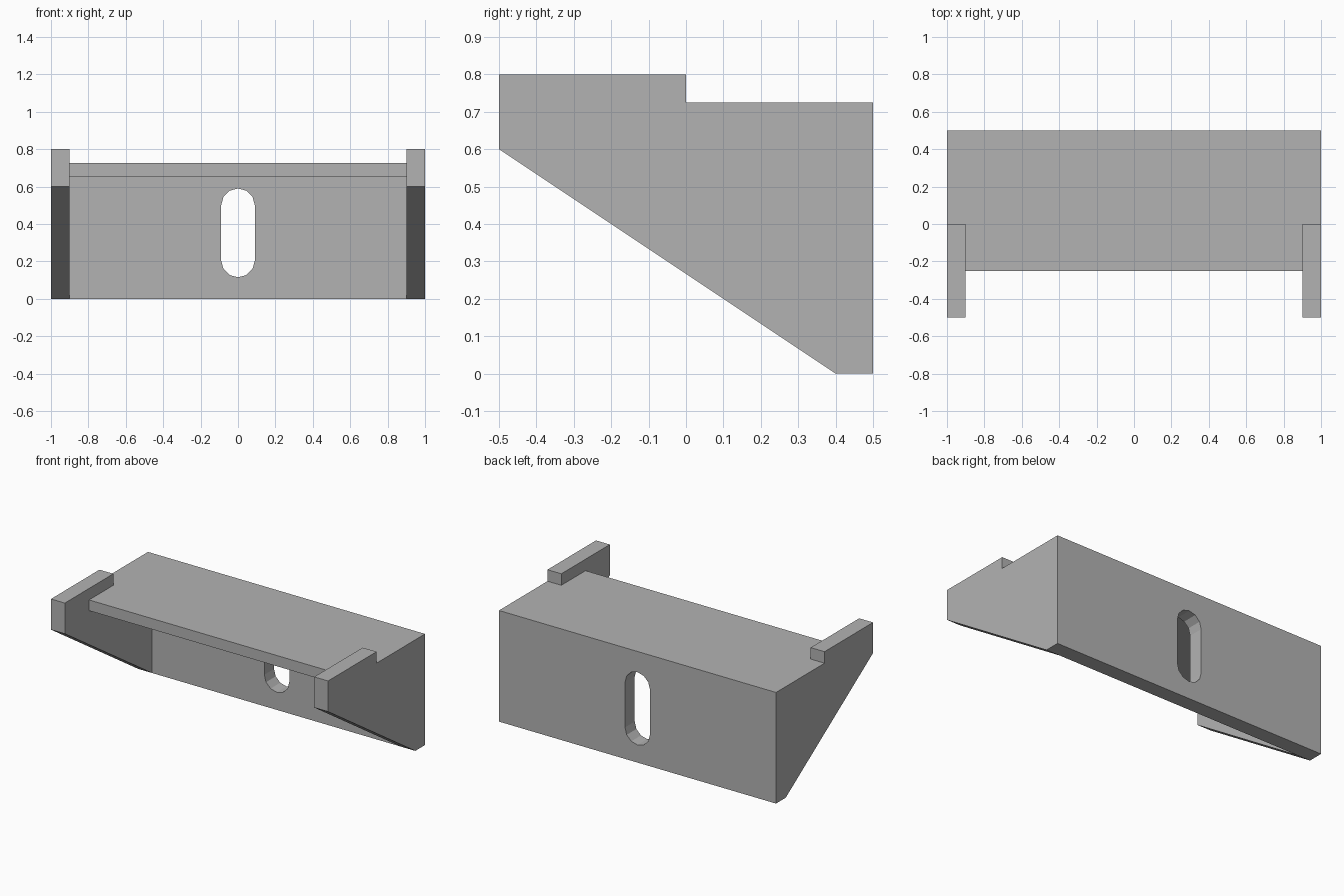
import bpy
import bmesh
import math
from mathutils import Vector

if "Cube" in bpy.data.objects:
    bpy.data.objects.remove(bpy.data.objects["Cube"], do_unlink=True)

grey = bpy.data.materials.new("plain grey")
grey.use_nodes = True
colour = (0.45, 0.45, 0.45, 1)
grey.diffuse_color = colour
grey.node_tree.nodes["Principled BSDF"].inputs["Base Color"].default_value = colour


def extrude_profile(name, points, direction):
    """Extrude a closed 3D outline along a direction into a solid."""
    bm = bmesh.new()
    face = bm.faces.new([bm.verts.new(p) for p in points])
    result = bmesh.ops.extrude_face_region(bm, geom=[face], use_keep_orig=True)
    moved = [v for v in result["geom"] if isinstance(v, bmesh.types.BMVert)]
    bmesh.ops.translate(bm, verts=moved, vec=Vector(direction))
    bmesh.ops.recalc_face_normals(bm, faces=bm.faces)
    mesh = bpy.data.meshes.new(name)
    bm.to_mesh(mesh)
    bm.free()
    mesh.materials.append(grey)
    obj = bpy.data.objects.new(name, mesh)
    bpy.context.collection.objects.link(obj)
    return obj


HALF, PANEL = 1.0, 0.1
INNER = HALF - PANEL

# Shelf and back wall as one L-shaped bracket
bracket_outline = [(0.5, 0), (0.5, 0.725), (-0.25, 0.725),
                   (-0.25, 0.655), (0.4, 0.655), (0.4, 0)]
bracket = extrude_profile("shelf_and_back_wall",
                          [(-INNER, y, z) for y, z in bracket_outline],
                          (2 * INNER, 0, 0))

# Tapered side panels with a raised front lip
panel_outline = [(0.4, 0), (0.5, 0), (0.5, 0.725), (0, 0.725),
                 (0, 0.8), (-0.5, 0.8), (-0.5, 0.6)]
for side, x in (("right", -HALF), ("left", INNER)):
    extrude_profile(side + "_side_panel",
                    [(x, y, z) for y, z in panel_outline], (PANEL, 0, 0))

# Upright rounded slot through the back wall
radius, low, high, steps = 0.09, 0.205, 0.5, 6
slot = []
for centre, start in ((high, 0), (low, math.pi)):
    for i in range(steps + 1):
        a = start + math.pi * i / steps
        slot.append((radius * math.cos(a), 0.3, centre + radius * math.sin(a)))
cutter = extrude_profile("slot_cutter", slot, (0, 0.3, 0))
cutter.hide_render = True

cut = bracket.modifiers.new("slot", "BOOLEAN")
cut.operation = "DIFFERENCE"
cut.solver = "EXACT"
cut.object = cutter
bpy.context.view_layer.objects.active = bracket
bracket.select_set(True)
bpy.ops.object.modifier_apply(modifier=cut.name)
bpy.data.objects.remove(cutter, do_unlink=True)
